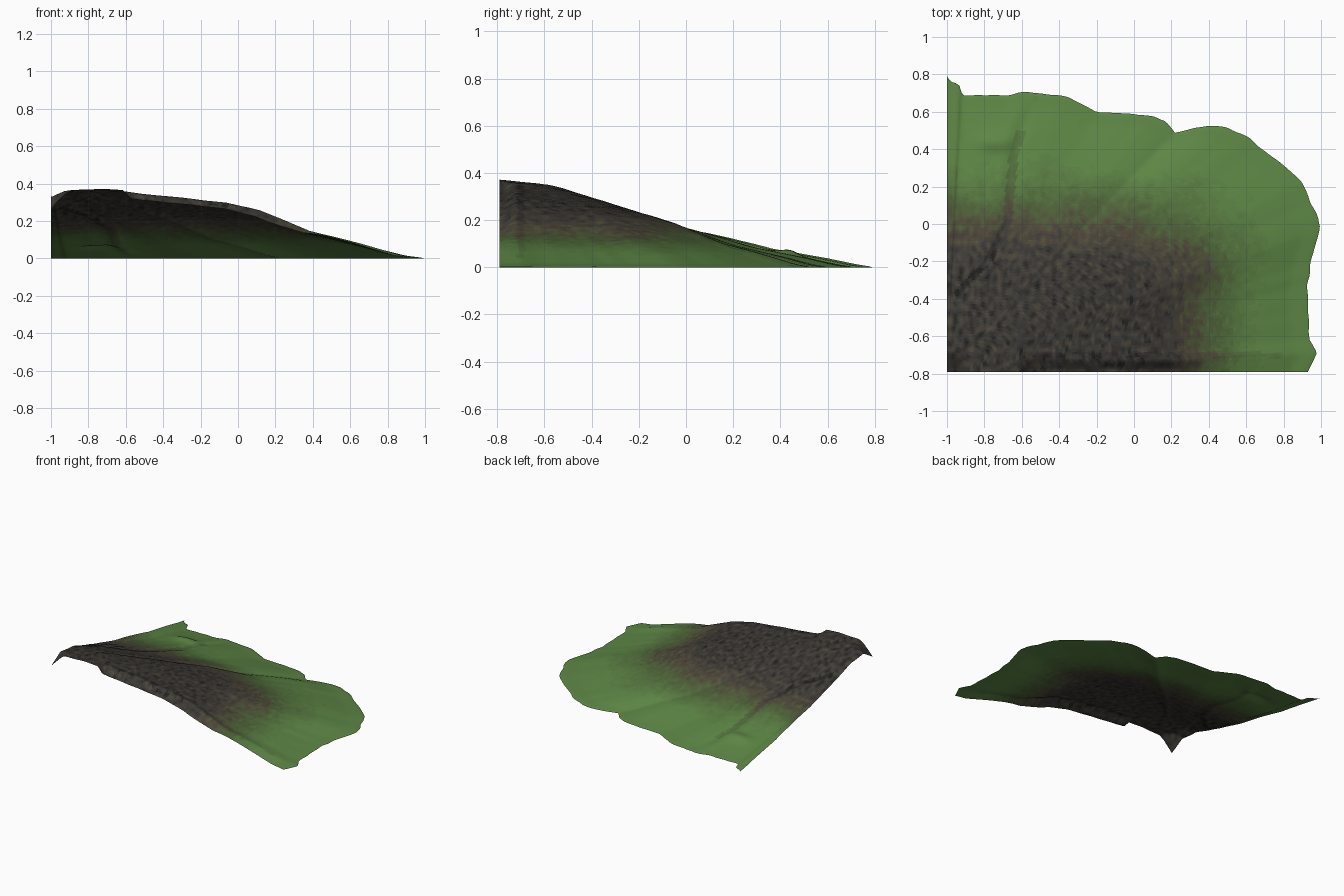
import bpy, math, random
from mathutils import Vector, noise

if "Cube" in bpy.data.objects:
    bpy.data.objects.remove(bpy.data.objects["Cube"])

random.seed(4)
CX, CY = -1.0, -0.79          # high corner the slope fans out from
COLS, ROWS = 150, 110

# Ragged foot of the hill, seen from above
FOOT = [(.93, -.79), (.98, -.69), (.94, -.62), (.93, -.35), (.95, -.2), (1, -.02),
        (.97, .08), (.9, .22), (.8, .32), (.7, .39), (.62, .46), (.5, .52), (.4, .53),
        (.22, .49), (.17, .55), (.1, .58), (0, .59), (-.2, .6), (-.35, .68), (-.57, .71),
        (-.7, .69), (-.92, .69), (-.94, .75), (-.98, .76), (-1, .79)]
# Height profiles from corner (0) to foot (1): along the front, along the left
FRONT = [(0, .365), (.15, .37), (.21, .365), (.48, .31), (.57, .265), (.7, .15),
         (.83, .085), (.95, .015), (1, .002)]
LEFT = [(0, .365), (.16, .34), (.25, .295), (.47, .182), (.56, .15), (.73, .08),
        (.88, .038), (.96, .012), (1, .002)]
# Crease running down the left side
CREASE = [(-.95, -.35), (-.8, -.2), (-.7, 0), (-.66, .4), (-.55, .7)]


def interp(pts, t):
    for (a, va), (b, vb) in zip(pts, pts[1:]):
        if t <= b:
            return va + (vb - va) * (t - a) / (b - a)
    return pts[-1][1]


def step(a, b, v):
    v = max(0, min(1, (v - a) / (b - a)))
    return v * v * (3 - 2 * v)


def foot_points(n):
    pts = [Vector(p) for p in FOOT]
    lens = [0]
    for a, b in zip(pts, pts[1:]):
        lens.append(lens[-1] + (b - a).length)
    out = []
    for i in range(n + 1):
        s = lens[-1] * i / n
        p = Vector((interp([(l, q.x) for l, q in zip(lens, pts)], s),
                    interp([(l, q.y) for l, q in zip(lens, pts)], s)))
        if 3 < i < n - 3:
            p *= 1 + .009 * (noise.noise((p.x * 14, p.y * 14, 0)) - .4)
        out.append(p)
    return out


def crease_offset(x, y):
    cx = interp([(b, a) for a, b in CREASE], y) if y > -.35 else -.95
    return x - cx


def height(x, y, t):
    dx, dy = x - CX, y - CY
    r = math.hypot(dx, dy)
    w = dy / r if r > 1e-6 else .5
    z = interp(FRONT, t) * (1 - w) + interp(LEFT, t) * w
    # drooping corner and left edge
    z -= .075 * max(0, 1 - r / .11) + .025 * max(0, 1 - dx / .07) * step(.35, -.5, y)
    # front lip that drops below the crest
    lip = step(-.71, -.79, y) * step(-.62, -.57, x) * (1 - step(.1, .5, x))
    z -= .045 * lip
    # crease and small knoll
    d = crease_offset(x, y)
    fade = step(-.45, -.25, y) * (1 - step(.5, .68, y))
    z -= .010 * math.exp(-((d - .02) / .035) ** 2) * fade
    z += .022 * math.exp(-((x + .74) / .09) ** 2 - ((y - .44) / .05) ** 2)
    # fine roughness
    z += .004 * noise.noise((x * 9, y * 9, 3)) * (1 - t)
    return max(0, z)


# Hillside surface
foot = foot_points(COLS)
verts, faces, ts = [(CX, CY, height(CX, CY, 0))], [], []
for j in range(1, ROWS + 1):
    t = j / ROWS
    for p in foot:
        x, y = CX + (p.x - CX) * t, CY + (p.y - CY) * t
        verts.append((x, y, 0 if j == ROWS else height(x, y, t)))
vid = lambda i, j: 1 + (j - 1) * (COLS + 1) + i
for i in range(COLS):
    faces.append((0, vid(i, 1), vid(i + 1, 1)))
    ts.append(0)
for j in range(1, ROWS):
    for i in range(COLS):
        faces.append((vid(i, j), vid(i, j + 1), vid(i + 1, j + 1), vid(i + 1, j)))
        ts.append((j + .5) / ROWS)
mesh = bpy.data.meshes.new("hillside")
mesh.from_pydata(verts, [], faces)
hill = bpy.data.objects.new("hillside", mesh)
bpy.context.collection.objects.link(hill)

# Ground colours from dark rock through brown earth to grass
STOPS = [(0, (.012, .012, .011)), (.3, (.045, .042, .036)), (.5, (.075, .06, .04)),
         (.72, (.075, .125, .04)), (1, (.11, .24, .06))]
SHADES = 24
for k in range(SHADES):
    mat = bpy.data.materials.new(f"ground_{k}")
    rgb = [interp([(s, c[n]) for s, c in STOPS], k / (SHADES - 1)) for n in range(3)]
    mat.diffuse_color = (*rgb, 1)
    mat.use_nodes = True
    mat.node_tree.nodes["Principled BSDF"].inputs["Base Color"].default_value = mat.diffuse_color
    mesh.materials.append(mat)

for poly, t in zip(mesh.polygons, ts):
    x, y, _ = poly.center
    r = math.hypot(x - CX, y - CY)
    w = (y - CY) / r
    edge = .72 - .12 * w ** 3 + .05 * noise.noise((x * 4, y * 4, 7))
    grass = step(edge - .2, edge + .2, t)
    earth = .26 + .2 * step(-.3, .1, y)
    speck = .34 * noise.noise((x * 34, y * 26, 1)) + random.uniform(-.04, .04)
    v = earth + (1 - earth) * grass + speck * (1 - grass) * (1 - .5 * step(-.3, .2, y))
    v += .06 * noise.noise((x * 20, y * 20, 5)) * grass
    # dark crease lines
    if -.4 < y < .5 and abs(crease_offset(x, y) - .02) < .025:
        v -= .16
    if -.6 < x < .8 and abs(y + .7) < .015:
        v -= .1
    poly.material_index = max(0, min(SHADES - 1, int(v * SHADES)))

bpy.context.view_layer.objects.active = hill
hill.select_set(True)
bpy.ops.object.shade_smooth_by_angle(angle=math.radians(60))
